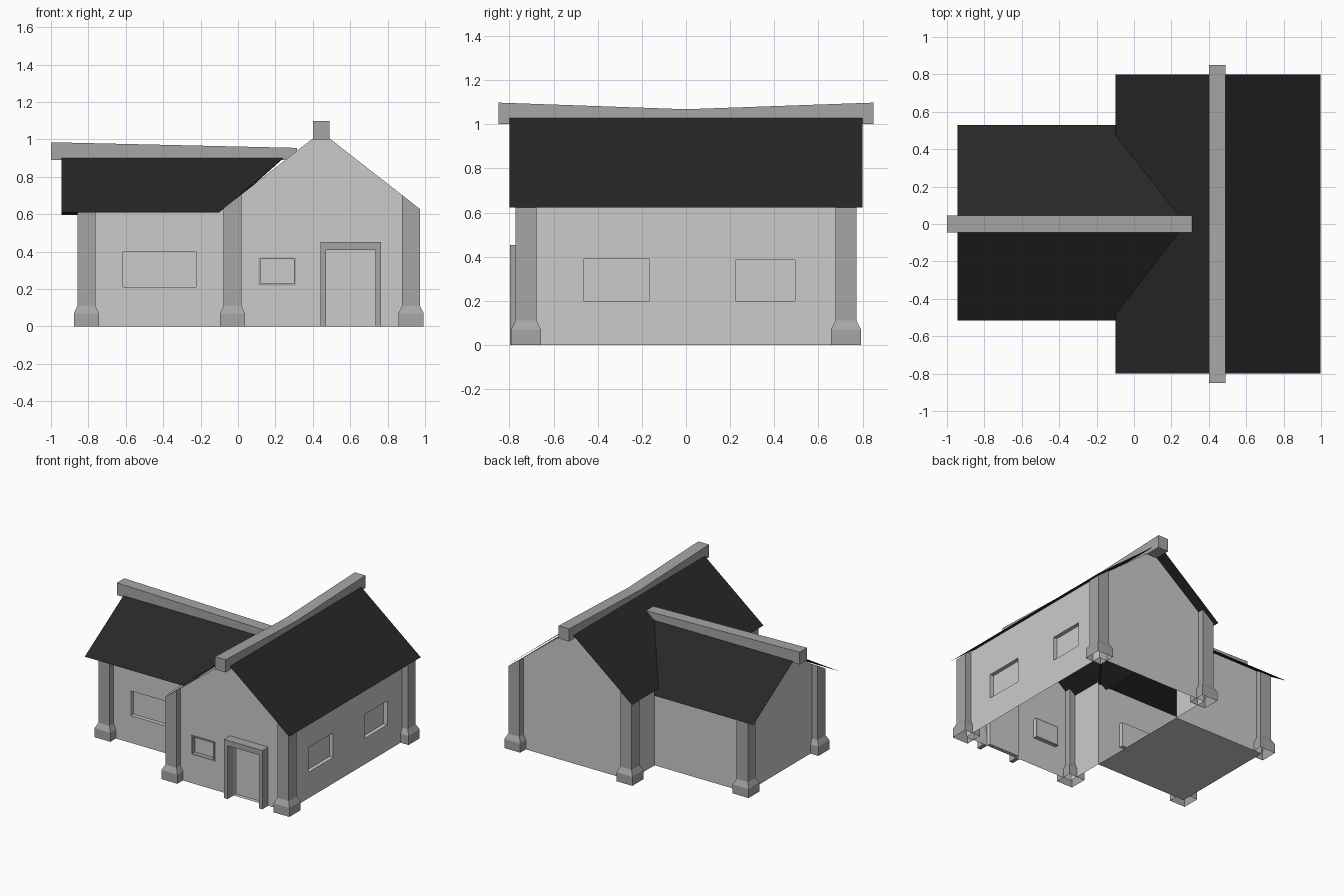
import bpy, bmesh
from mathutils import Vector

if "Cube" in bpy.data.objects:
    bpy.data.objects.remove(bpy.data.objects["Cube"])


def material(name, r):
    m = bpy.data.materials.new(name)
    m.diffuse_color = (r, r, r, 1)
    m.use_nodes = True
    m.node_tree.nodes["Principled BSDF"].inputs["Base Color"].default_value = m.diffuse_color
    return m


WALL = material("wall_grey", 0.56)
LIGHT = material("light_grey", 0.8)
DARK = material("dark_grey", 0.38)
ROOF = material("roof_black", 0.02)


def build(name, faces, mats, ids=None, solid=False):
    """Make an object from a list of polygons given by their corner points."""
    bm = bmesh.new()
    for i, pts in enumerate(faces):
        f = bm.faces.new([bm.verts.new(p) for p in pts])
        f.material_index = ids[i] if ids else 0
    bmesh.ops.remove_doubles(bm, verts=bm.verts, dist=1e-4)
    if solid:
        bmesh.ops.recalc_face_normals(bm, faces=bm.faces)
    me = bpy.data.meshes.new(name)
    bm.to_mesh(me)
    bm.free()
    for m in mats:
        me.materials.append(m)
    ob = bpy.data.objects.new(name, me)
    bpy.context.collection.objects.link(ob)
    return ob


def loft(name, rings, mat, bottom=True):
    """Join equal-sized rings of points into a closed shape."""
    faces = [rings[-1]] + ([rings[0]] if bottom else [])
    for a, b in zip(rings, rings[1:]):
        n = len(a)
        faces += [[a[i], a[(i + 1) % n], b[(i + 1) % n], b[i]] for i in range(n)]
    return build(name, faces, [mat], solid=True)


def box(name, x0, x1, y0, y1, z0, z1, mat):
    return loft(name, [[(x0, y0, z), (x1, y0, z), (x1, y1, z), (x0, y1, z)]
                       for z in (z0, z1)], mat)


PLINTH, DEPTH = 0.115, 0.03


def wall(name, a, b, top, holes=(), extra=()):
    """Upright wall from a to b, recessed panels at holes (u0, u1, z0, z1)."""
    a, b = Vector((*a, 0)), Vector((*b, 0))
    d = (b - a).normalized()
    inward = -d.cross(Vector((0, 0, 1))) * DEPTH
    us = sorted({0, (b - a).length, *extra, *[u for h in holes for u in h[:2]]})
    zs = sorted({0, PLINTH, *[z for h in holes for z in h[2:]]})
    P = lambda u, z: a + d * u + Vector((0, 0, z))
    faces, ids = [], []
    for u0, u1 in zip(us, us[1:]):
        for j, z0 in enumerate(zs):
            last = j == len(zs) - 1
            za, zb = (top(P(u0, 0)), top(P(u1, 0))) if last else (zs[j + 1],) * 2
            if not last and any(h[0] <= u0 and u1 <= h[1] and h[2] <= z0 and za <= h[3]
                                for h in holes):
                continue
            faces.append([P(u0, z0), P(u1, z0), P(u1, zb), P(u0, za)])
            ids.append(1 if z0 < PLINTH else 0)
    for u0, u1, z0, z1 in holes:
        q = [P(u0, z0), P(u1, z0), P(u1, z1), P(u0, z1)]
        r = [p + inward for p in q]
        faces.append(r)
        ids.append(1)
        for i in range(4):
            k = (i + 1) % 4
            faces.append([q[i], q[k], r[k], r[i]])
            ids.append(0)
    return build(name, faces, [WALL, LIGHT], ids)


# Wall and roof heights
RX = 0.445
main_top = lambda p: 1.04 - 0.78 * abs(p[0] - RX)
wing_top = lambda p: 0.915 - 0.617 * abs(p[1])
main_roof = lambda x: 1.064 - 0.8 * abs(x - RX)
XL, XR, Y, WX, WY = -0.03, 0.925, 0.725, -0.81, 0.425

# Main block walls
wall("main_front_wall", (XL, -Y), (XR, -Y), main_top,
     [(0.11 - XL, 0.31 - XL, 0.22, 0.37), (0.47 - XL, 0.735 - XL, 0, 0.41)], [RX - XL])
wall("main_right_wall", (XR, -Y), (XR, Y), main_top,
     [(Y - 0.465, Y - 0.165, 0.20, 0.39), (Y + 0.225, Y + 0.495, 0.20, 0.385)])
wall("main_back_wall", (XR, Y), (XL, Y), main_top, extra=[XR - RX])
wall("main_left_wall_back", (XL, Y), (XL, WY), main_top)
wall("main_left_wall_front", (XL, -WY), (XL, -Y), main_top)

# Side wing walls and floor
wall("wing_front_wall", (WX, -WY), (XL, -WY), wing_top,
     [(-0.615 - WX, -0.225 - WX, 0.21, 0.40)])
wall("wing_left_wall", (WX, WY), (WX, -WY), wing_top, extra=[WY])
wall("wing_back_wall", (XL, WY), (WX, WY), wing_top)
build("wing_floor", [[(WX, -WY, 0), (WX, WY, 0), (XL, WY, 0), (XL, -WY, 0)]], [WALL])


# Corner pillars with flared feet and tops cut to the roof slope
def pillar(name, cx, cy, top):
    rings = []
    for h, z in ((0.0675, 0), (0.0675, 0.07), (0.048, 0.11), (0.048, None)):
        ring = [(cx + sx * h, cy + sy * h) for sx, sy in ((-1, -1), (1, -1), (1, 1), (-1, 1))]
        rings.append([(x, y, top((x, y)) if z is None else z) for x, y in ring])
    loft(name, rings, DARK, bottom=False)


for s, side in ((-1, "front"), (1, "back")):
    pillar(f"main_pillar_left_{side}", XL, s * Y, main_top)
    pillar(f"main_pillar_right_{side}", XR, s * Y, main_top)
    pillar(f"wing_pillar_{side}", WX, s * WY, wing_top)

# Thin roof sheets
RY = 0.8
build("main_roof", [
    [(-0.1, RY, main_roof(-0.1)), (-0.1, -RY, main_roof(-0.1)),
     (RX, -RY, main_roof(RX)), (RX, RY, main_roof(RX))],
    [(RX, RY, main_roof(RX)), (RX, -RY, main_roof(RX)),
     (0.997, -RY, main_roof(0.997)), (0.997, RY, main_roof(0.997))]], [ROOF])
wx, wp = -0.945, 0.928
build("wing_roof", [
    [(wx, -0.515, 0.61), (-0.1, -0.515, 0.61), (0.275, 0, wp), (wx, 0, wp)],
    [(wx, 0, wp), (0.275, 0, wp), (-0.1, 0.53, 0.595), (wx, 0.53, 0.595)]], [ROOF])

# Ridge beams, rising towards their free ends
loft("main_ridge_beam", [[(RX - 0.045, y, 1.0), (RX + 0.045, y, 1.0),
                          (RX + 0.045, y, z), (RX - 0.045, y, z)]
                         for y, z in ((-0.85, 1.098), (0, 1.068), (0.85, 1.098))], DARK)
loft("wing_ridge_beam", [[(x, -0.045, 0.89), (x, 0.045, 0.89), (x, 0.045, z), (x, -0.045, z)]
                         for x, z in ((-1.0, 0.985), (0.315, 0.955))], DARK)

# Door frame
box("door_frame_left", 0.44, 0.47, -0.797, -Y, 0, 0.41, DARK)
box("door_frame_right", 0.735, 0.765, -0.797, -Y, 0, 0.41, DARK)
box("door_frame_top", 0.44, 0.765, -0.797, -Y, 0.41, 0.452, DARK)

# Slim frame of the small front window
for i, (x0, x1, z0, z1) in enumerate(((0.11, 0.31, 0.22, 0.23), (0.11, 0.31, 0.36, 0.37),
                                      (0.11, 0.12, 0.23, 0.36), (0.30, 0.31, 0.23, 0.36))):
    box(f"window_frame_{i}", x0, x1, -Y - 0.005, -Y + DEPTH, z0, z1, DARK)
